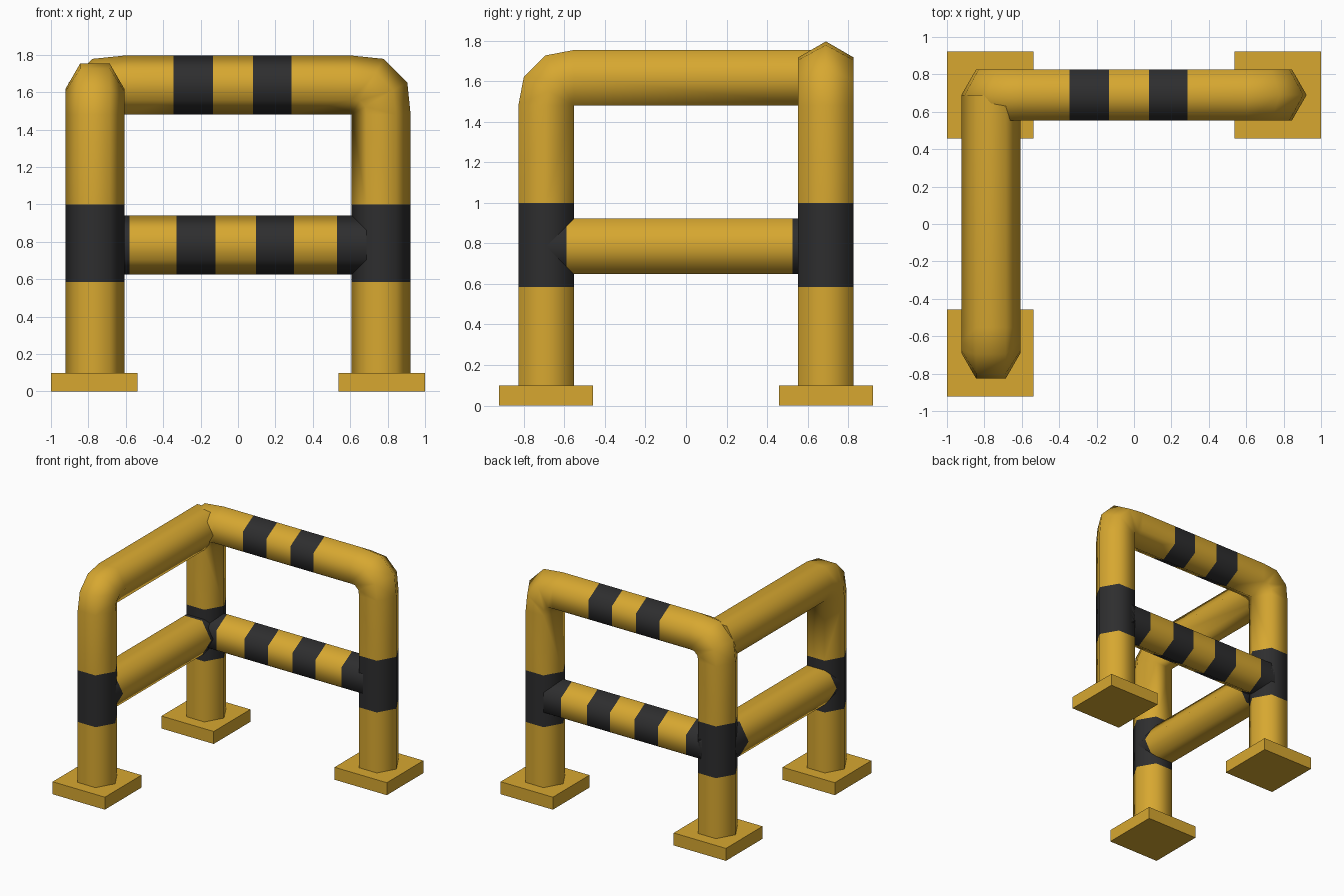
import bpy, bmesh
from math import sin, cos, radians, pi
from mathutils import Vector

cube = bpy.data.objects.get("Cube")
if cube:
    bpy.data.objects.remove(cube)

R = 0.158            # tube radius
PX, PY = 0.765, 0.69  # post positions
CORNER = 1.48        # height of the inner corner of each bend
BAND = (0.585, 1.0)  # dark band on posts
X, Y, Z = Vector((1, 0, 0)), Vector((0, 1, 0)), Vector((0, 0, 1))


def material(name, rgb):
    m = bpy.data.materials.new(name)
    m.use_nodes = True
    m.diffuse_color = (*rgb, 1)
    m.node_tree.nodes["Principled BSDF"].inputs["Base Color"].default_value = (*rgb, 1)
    return m


yellow = material("safety yellow", (0.68, 0.39, 0.03))
dark = material("charcoal", (0.027, 0.027, 0.028))


def tube(name, rings, side, phase):
    """Six-sided sweep; each ring is (centre, in-plane radius vector, dark after it)."""
    bm = bmesh.new()
    loops = []
    for centre, u, _ in rings:
        angles = [phase + k * pi / 3 for k in range(6)]
        loops.append([bm.verts.new(centre + u * cos(a) + side * R * sin(a)) for a in angles])
    for i in range(len(loops) - 1):
        for k in range(6):
            n = (k + 1) % 6
            f = bm.faces.new((loops[i][k], loops[i][n], loops[i + 1][n], loops[i + 1][k]))
            f.material_index = int(rings[i][2])
    bm.faces.new(loops[0])
    bm.faces.new(loops[-1])
    bmesh.ops.remove_doubles(bm, verts=bm.verts, dist=0.0005)
    bmesh.ops.recalc_face_normals(bm, faces=bm.faces)
    me = bpy.data.meshes.new(name)
    bm.to_mesh(me)
    bm.free()
    me.materials.append(yellow)
    me.materials.append(dark)
    ob = bpy.data.objects.new(name, me)
    bpy.context.collection.objects.link(ob)
    bpy.ops.object.select_all(action='DESELECT')
    ob.select_set(True)
    bpy.context.view_layer.objects.active = ob
    bpy.ops.object.shade_smooth_by_angle(angle=radians(66))


def post_and_bend(origin, out, post, reach, bulge):
    """Rings from the base up a post and round the bend; out points away from the rail."""
    rings = [(origin + out * post + Z * z, out * R, z == BAND[0])
             for z in (0.09, *BAND, CORNER)]
    pivot = origin + out * (post - reach) + Z * CORNER
    for deg, s in ((30, bulge), (60, bulge), (90, 1)):
        d = out * cos(radians(deg)) + Z * sin(radians(deg))
        rings.append((pivot + d * reach * s, d * R * s, False))
    return rings


# Back frame: two posts joined by a striped top rail
left = post_and_bend(Y * PY, -X, PX, R, 1.09)
right = post_and_bend(Y * PY, X, PX, R, 1.09)
stripes = [(Vector((x, PY, CORNER + R)), Z * R, on)
           for x, on in ((-0.345, True), (-0.135, False), (0.08, True), (0.285, False))]
# reversed rings take the colour flag of the segment that follows
back = [(c, u, right[i - 1][2] if i else False) for i, (c, u, _) in enumerate(right)][::-1]
tube("back_frame", left + stripes + back, Y, 0)

# Side frame: front post bending into the side top rail
flat = R * cos(pi / 6)
side = post_and_bend(X * -PX, -Y, PY, flat, 1.04)
side.append((Vector((-PX, PY, CORNER + flat)), Z * R, False))
tube("side_frame", side, X, pi / 6)

# Lower rails
cuts = ((-0.72, True), (-0.58, False), (-0.33, True), (-0.12, False),
        (0.095, True), (0.30, False), (0.53, True), (0.72, True))
tube("lower_back_rail", [(Vector((x, PY, 0.783)), Z * R, on) for x, on in cuts], Y, 0)
cuts = ((-PY, True), (-0.59, False), (0.525, True), (PY, True))
tube("lower_side_rail", [(Vector((-PX, y, 0.785)), Z * R, on) for y, on in cuts], X, pi / 6)

# Square floor plates
for name, sx, sy in (("front_plate", -1, -1), ("corner_plate", -1, 1), ("back_plate", 1, 1)):
    bpy.ops.mesh.primitive_cube_add(size=1, location=(sx * 0.768, sy * PY, 0.05))
    ob = bpy.context.object
    ob.name = name
    ob.scale = (0.464, 0.464, 0.1)
    ob.data.materials.append(yellow)
